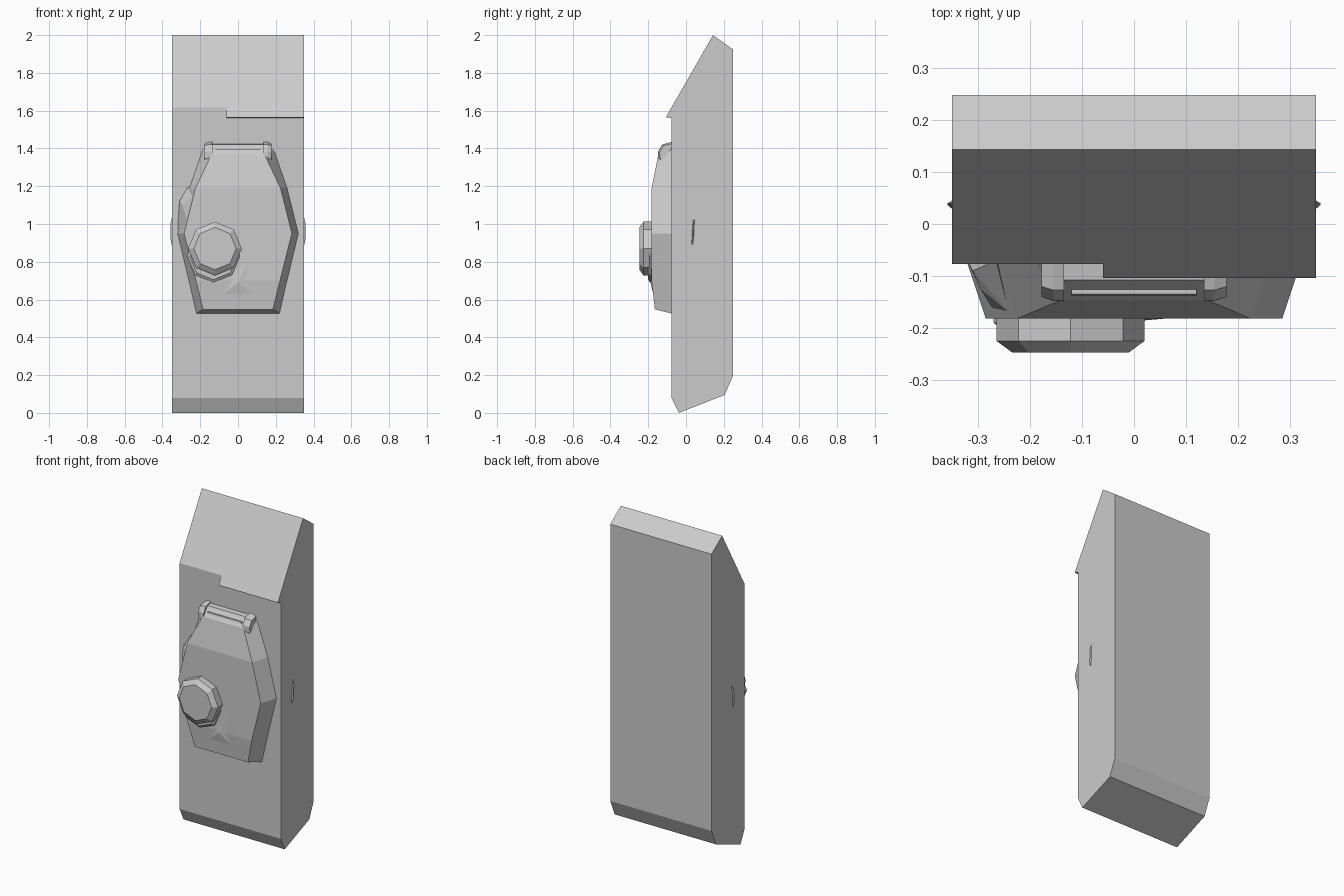
import bpy, bmesh
from math import sin, cos, tau

if "Cube" in bpy.data.objects:
    bpy.data.objects.remove(bpy.data.objects["Cube"])


def make(name, verts, faces=None):
    """Mesh from verts and faces; with no faces, a convex hull."""
    bm = bmesh.new()
    vs = [bm.verts.new(v) for v in verts]
    if faces is None:
        bmesh.ops.convex_hull(bm, input=vs)
        loose = [v for v in bm.verts if not v.link_faces]
        bmesh.ops.delete(bm, geom=loose, context='VERTS')
    else:
        for f in faces:
            bm.faces.new([vs[i] for i in f])
    bmesh.ops.recalc_face_normals(bm, faces=bm.faces)
    me = bpy.data.meshes.new(name)
    bm.to_mesh(me)
    bm.free()
    ob = bpy.data.objects.new(name, me)
    bpy.context.collection.objects.link(ob)
    return ob


def loft(name, rings):
    """Skin equal-length rings of points and cap both ends."""
    n = len(rings[0])
    faces = [(k * n + i, k * n + (i + 1) % n, (k + 1) * n + (i + 1) % n, (k + 1) * n + i)
             for k in range(len(rings) - 1) for i in range(n)]
    faces += [tuple(range(n)), tuple(range((len(rings) - 1) * n, len(rings) * n))]
    return make(name, [p for r in rings for p in r], faces)


def prism(name, profile, x0, x1):
    """Extrude a (y, z) profile along x."""
    return loft(name, [[(x, y, z) for y, z in profile] for x in (x0, x1)])


def octagon_turned(name, cx, cz, steps):
    """Eight-sided turned part facing the front; steps are (radius, y)."""
    return loft(name, [[(cx + r * cos(i * tau / 8), y, cz + r * sin(i * tau / 8))
                        for i in range(8)] for r, y in steps])


# Main slab with sloped top and chamfered foot
prism("body", [(-.077, .08), (-.038, 0), (.205, .095), (.248, .195),
               (.248, 1.925), (.143, 2.0), (-.077, 1.617)], -.35, .35)

# Overhanging lip below the slope
prism("lip", [(-.07, 1.629), (-.104, 1.57), (-.104, 1.565), (-.07, 1.559)], -.06, .35)

# Faceted front plate: outer z, outer half width, inner z, inner half width, inner y
stations = [(.525, .222, .548, .185, -.165), (.70, .262, .70, .222, -.182),
            (.95, .322, .95, .285, -.182), (1.19, .262, 1.19, .225, -.182),
            (1.39, .193, 1.365, .142, -.147), (1.425, .165, 1.42, .135, -.108)]
loft("front_plate", [[(-ow, -.07, oz), (-iw, y, iz), (iw, y, iz), (ow, -.07, oz)]
                     for oz, ow, iz, iw, y in stations])

# Raised ribs at the two top corners of the plate, with a ledge between
for side, s in (("left", -1), ("right", 1)):
    outer = [(-.07, 1.36), (-.135, 1.34), (-.14, 1.38), (-.12, 1.415), (-.07, 1.425)]
    inner = [(-.07, 1.36), (-.148, 1.35), (-.147, 1.385), (-.127, 1.42), (-.07, 1.437)]
    loft("corner_rib_" + side, [[(s * .135, y, z) for y, z in inner],
                                [(s * .155, y, z) for y, z in inner],
                                [(s * .178, y, z) for y, z in outer]])
prism("slot_ledge", [(-.07, 1.395), (-.135, 1.395), (-.138, 1.385), (-.07, 1.375)], -.12, .12)

# Battered bulge on the left edge and shallow dent ridge on the plate face
make("edge_bulge", [(-.32, -.07, .97), (-.265, -.07, 1.2), (-.24, -.17, 1.14), (-.27, -.165, 1.02),
                    (-.31, -.09, 1.12), (-.295, -.125, 1.1), (-.25, -.07, 1.1)])
make("face_ridge", [(0, -.187, .69), (-.09, -.172, .62), (.09, -.172, .62),
                    (.08, -.18, .86), (-.04, -.18, .74)])

# Round lock knob and the collar behind it
octagon_turned("knob_collar", -.13, .83, [(.14, -.165), (.14, -.19), (.125, -.2)])
octagon_turned("knob", -.122, .87, [(.142, -.17), (.142, -.225), (.112, -.247)])

# Small flat studs on both sides
for side, s in (("left", -1), ("right", 1)):
    rim = [(.025, .865), (.033, .865), (.043, .92), (.048, 1.05), (.04, 1.055), (.03, .98)]
    make("side_stud_" + side, [(s * .345, y, z) for y, z in rim]
         + [(s * .358, .036, .92), (s * .358, .04, 1.0)])
